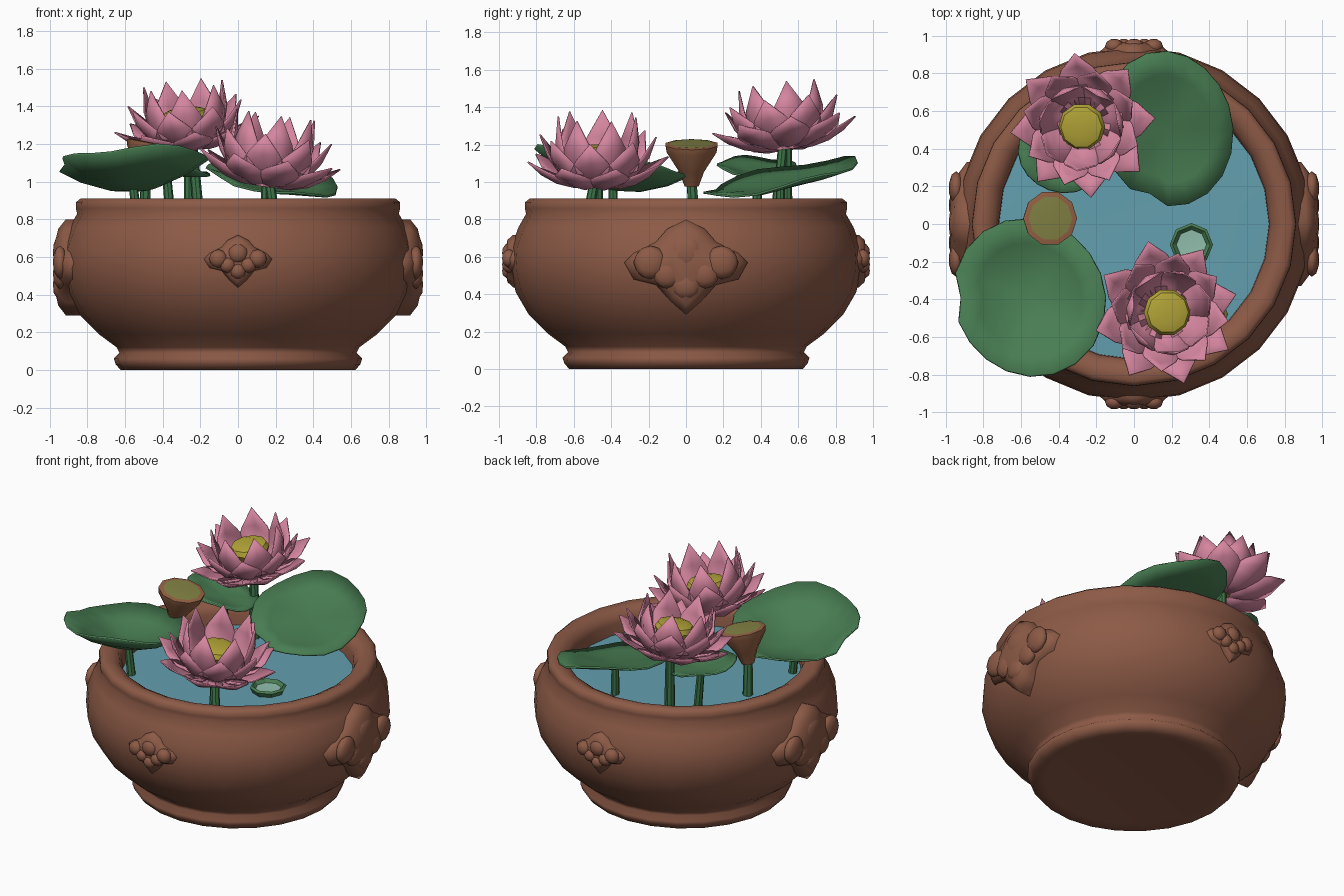
import bpy, bmesh, math
from math import sin, cos, pi
from mathutils import Vector, Matrix, Euler

if "Cube" in bpy.data.objects:
    bpy.data.objects.remove(bpy.data.objects["Cube"])


def mat(name, r, g, b):
    m = bpy.data.materials.new(name)
    m.diffuse_color = (r, g, b, 1)
    m.use_nodes = True
    m.node_tree.nodes["Principled BSDF"].inputs["Base Color"].default_value = m.diffuse_color
    return m


CLAY = mat("brown clay", 0.265, 0.103, 0.062)
WATER = mat("blue water", 0.125, 0.35, 0.43)
LEAF = mat("leaf green", 0.065, 0.205, 0.085)
STEM = mat("stem green", 0.045, 0.175, 0.065)
PINK = mat("petal pink", 0.66, 0.235, 0.345)
YELLOW = mat("stamen yellow", 0.46, 0.38, 0.04)
OLIVE = mat("pod olive", 0.23, 0.23, 0.06)
TAN = mat("pod tan", 0.31, 0.125, 0.06)
PALE = mat("pale green", 0.28, 0.52, 0.42)


def finish(name, bm, mats, smooth=40, recalc=True):
    bmesh.ops.remove_doubles(bm, verts=bm.verts, dist=0.0005)
    if recalc:
        bmesh.ops.recalc_face_normals(bm, faces=bm.faces)
    me = bpy.data.meshes.new(name)
    bm.to_mesh(me)
    bm.free()
    for m in mats:
        me.materials.append(m)
    ob = bpy.data.objects.new(name, me)
    bpy.context.collection.objects.link(ob)
    bpy.ops.object.select_all(action='DESELECT')
    ob.select_set(True)
    bpy.context.view_layer.objects.active = ob
    bpy.ops.object.shade_smooth_by_angle(angle=math.radians(smooth))
    return ob


def lathe(name, profile, segs, mats, loc=(0, 0, 0), rot=(0, 0, 0), rule=None, smooth=40):
    """Spin (radius, z) points; rule maps profile span index to a material index."""
    bm = bmesh.new()
    M = Matrix.Translation(loc) @ Euler(rot).to_matrix().to_4x4()
    rings = []
    for r, z in profile:
        if r == 0:
            rings.append([bm.verts.new(M @ Vector((0, 0, z)))] * segs)
        else:
            rings.append([bm.verts.new(M @ Vector((r * cos(2 * pi * i / segs), r * sin(2 * pi * i / segs), z)))
                          for i in range(segs)])
    for k in range(len(rings) - 1):
        for i in range(segs):
            j = (i + 1) % segs
            vs = list(dict.fromkeys([rings[k][i], rings[k][j], rings[k + 1][j], rings[k + 1][i]]))
            f = bm.faces.new(vs)
            f.material_index = rule(k) if rule else 0
    return finish(name, bm, mats, smooth)


def stem(name, a, b, r=0.03):
    a, b = Vector(a), Vector(b)
    d = b - a
    bm = bmesh.new()
    M = Matrix.Translation((a + b) / 2) @ d.to_track_quat('Z', 'Y').to_matrix().to_4x4()
    bmesh.ops.create_cone(bm, cap_ends=True, segments=8, radius1=r, radius2=r * 0.85, depth=d.length, matrix=M)
    return finish(name, bm, [STEM])


# Pot with foot, belly, rolled rim and inner wall
lathe("pot", [(0, 0.02), (0.55, 0.01), (0.625, 0), (0.65, 0.03), (0.66, 0.06), (0.63, 0.09), (0.645, 0.12),
              (0.74, 0.19), (0.84, 0.29), (0.91, 0.41), (0.942, 0.54), (0.935, 0.65), (0.895, 0.76), (0.855, 0.83),
              (0.862, 0.86), (0.86, 0.892), (0.835, 0.912), (0.785, 0.908), (0.74, 0.885), (0.72, 0.84),
              (0.715, 0.70), (0, 0.69)],
      24, [CLAY], smooth=75)
lathe("water", [(0.72, 0.765), (0.5, 0.775), (0.25, 0.762), (0, 0.77)], 24, [WATER])


# Moulded animal-mask ornaments on four sides
MASK = [(0, 0.25), (0.10, 0.20), (0.16, 0.13), (0.28, 0.07), (0.33, 0.02), (0.28, -0.07),
        (0.16, -0.10), (0.08, -0.19), (0, -0.26)]
OUTLINE = MASK + [(-u, v) for u, v in MASK[-2:0:-1]]


def ornament(name, ang, s, zc, depths):
    bm = bmesh.new()
    R = Matrix.Rotation(ang, 4, 'Z')
    rings = []
    for k, d in zip((1, 1, 0.8, 0.4), depths):
        rings.append([bm.verts.new(R @ Vector((d - (0.25 * (u * s * k) ** 2), u * s * k, zc + v * s * k)))
                      for u, v in OUTLINE])
    n = len(OUTLINE)
    for a, b in zip(rings, rings[1:]):
        for i in range(n):
            bm.faces.new((a[i], a[(i + 1) % n], b[(i + 1) % n], b[i]))
    bm.faces.new(rings[-1])
    # brows, eyes, cheeks and snout
    for u, v, r in [(-0.19, 0.02, 0.09), (0.19, 0.02, 0.09), (0, 0.07, 0.10), (0, -0.10, 0.08),
                    (-0.1, -0.04, 0.08), (0.1, -0.04, 0.08)]:
        M = R @ Matrix.Translation((depths[2] - 0.01, u * s, zc + v * s)) @ Matrix.Diagonal((0.04, r * s, r * s, 1))
        bmesh.ops.create_icosphere(bm, subdivisions=2, radius=1, matrix=M)
    finish(name, bm, [CLAY], 60)


for nm, a in (("right", 0), ("left", pi)):
    ornament(nm + "_mask", a, 1.0, 0.55, (0.80, 0.915, 0.955, 0.98))
for nm, a in (("back", pi / 2), ("front", -pi / 2)):
    ornament(nm + "_mask", a, 0.55, 0.58, (0.85, 0.925, 0.955, 0.965))


# Lotus leaves: wavy, cupped and tilted discs
def leaf(name, c, rx, ry, bowl, dx, dy, notch, wave=0.015):
    bm = bmesh.new()
    n = 20
    mid = bm.verts.new(c)
    prev = None
    for k in (0.35, 0.7, 1.0):
        ring = []
        for i in range(n):
            a = 2 * pi * i / n
            kk = k * (0.965 - 0.035 * sin(2 * a))
            if i == notch:
                kk *= 0.9
            x, y = rx * kk * cos(a), ry * kk * sin(a)
            z = bowl * k * k + dx * x + dy * y + wave * k * k * sin(4 * a)
            ring.append(bm.verts.new(Vector(c) + Vector((x, y, z))))
        for i in range(n):
            j = (i + 1) % n
            if prev:
                bm.faces.new((prev[i], ring[i], ring[j], prev[j]))
            else:
                bm.faces.new((mid, ring[i], ring[j]))
        prev = ring
    ob = finish(name, bm, [LEAF], 50)
    m = ob.modifiers.new("thickness", 'SOLIDIFY')
    m.thickness = 0.012
    stem(name + "_stem", (c[0] + 0.03 * (c[0] < 0), c[1], 0.72), (c[0], c[1], c[2] - 0.005), 0.028)


leaf("left_leaf", (-0.555, -0.39, 0.965), 0.415, 0.43, 0.15, 0.04, -0.17, 10)
leaf("back_leaf", (0.18, 0.505, 0.98), 0.36, 0.425, 0.05, -0.15, 0.2, 14)
leaf("small_leaf", (-0.38, 0.38, 1.05), 0.24, 0.22, 0.04, -0.2, -0.05, 4, 0.01)


# Lotus flowers: three rings of pointed cupped petals around a yellow core
def flower(name, c, rot, spin, hs):
    bm = bmesh.new()
    M = Matrix.Translation(c) @ Euler(rot).to_matrix().to_4x4() @ Matrix.Diagonal((1, 1, hs, 1))
    widths = (0.35, 0.85, 1.0, 0.7, 0)
    for n, (rc, zc), (R, h), hw, off in [(8, (0.24, -0.02), (0.385, 0.15), 0.125, 0),
                                         (8, (0.25, 0.02), (0.31, 0.28), 0.12, 0.5),
                                         (7, (0.27, 0.05), (0.21, 0.39), 0.115, 0.1)]:
        for i in range(n):
            a = 2 * pi * (i + off) / n + spin
            T = M @ Matrix.Rotation(a, 4, 'Z')
            prev = None
            for k, w in enumerate(widths):
                t = k / 4
                r = 0.04 * (1 - t) ** 2 + 2 * t * (1 - t) * rc + t * t * R
                z = 2 * t * (1 - t) * zc + t * t * h
                # inward normal of the petal path drives the cupping
                dr = 2 * (1 - t) * (rc - 0.04) + 2 * t * (R - rc)
                dz = 2 * (1 - t) * zc + 2 * t * (h - zc)
                L = math.hypot(dr, dz)
                cup = 0.3 * w * hw
                row = [bm.verts.new(T @ Vector((r - abs(s) * cup * dz / L, s * w * hw, z + abs(s) * cup * dr / L)))
                       for s in (-1, 0, 1)]
                if prev:
                    for q in (0, 1):
                        bm.faces.new((prev[q], row[q], row[q + 1], prev[q + 1]))
                prev = row
    ob = finish(name + "_petals", bm, [PINK], 40, recalc=False)
    m = ob.modifiers.new("thickness", 'SOLIDIFY')
    m.thickness = 0.008
    lathe(name + "_core", [(0, 0.0), (0.06, 0.01), (0.125, 0.17), (0.11, 0.20), (0.06, 0.215), (0, 0.205)], 10,
          [YELLOW], c, rot)
    for k, (u, v) in enumerate(((0.0, 0.0), (0.06, -0.07))):
        stem(f"{name}_stem_{k}", (c[0] + u, c[1] + v, 0.72), (c[0] + u * 0.3, c[1] + v * 0.3, c[2] + 0.02), 0.03)


flower("front_lotus", (0.15, -0.47, 0.98), (0, 0.15, 0), 0.25, 0.97)
flower("back_lotus", (-0.26, 0.54, 1.18), (0.13, -0.1, 0), 0.1, 0.87)

# Seed pod on its stem
lathe("seed_pod", [(0, 0), (0.04, 0), (0.07, 0.08), (0.14, 0.19), (0.146, 0.225), (0.118, 0.23), (0, 0.222)], 10,
      [TAN, OLIVE], (-0.49, 0.03, 0.98), (0, 0.2, 0), lambda k: int(k == 5), 50)
stem("seed_pod_stem", (-0.5, 0.05, 0.72), (-0.49, 0.03, 1.0), 0.033)

# Small curled pad and a low young pod in the water
lathe("young_pad", [(0, 0.70), (0.07, 0.71), (0.115, 0.80), (0.10, 0.81), (0.08, 0.79), (0, 0.785)], 8,
      [LEAF, PALE], (0.305, -0.11, 0), (0, 0, 0), lambda k: int(k >= 4), 30)
lathe("young_pod", [(0, 0.70), (0.05, 0.70), (0.08, 0.78), (0.06, 0.795), (0, 0.795)], 8,
      [TAN, OLIVE], (0.42, -0.48, 0), (0, 0, 0), lambda k: int(k >= 2), 30)
